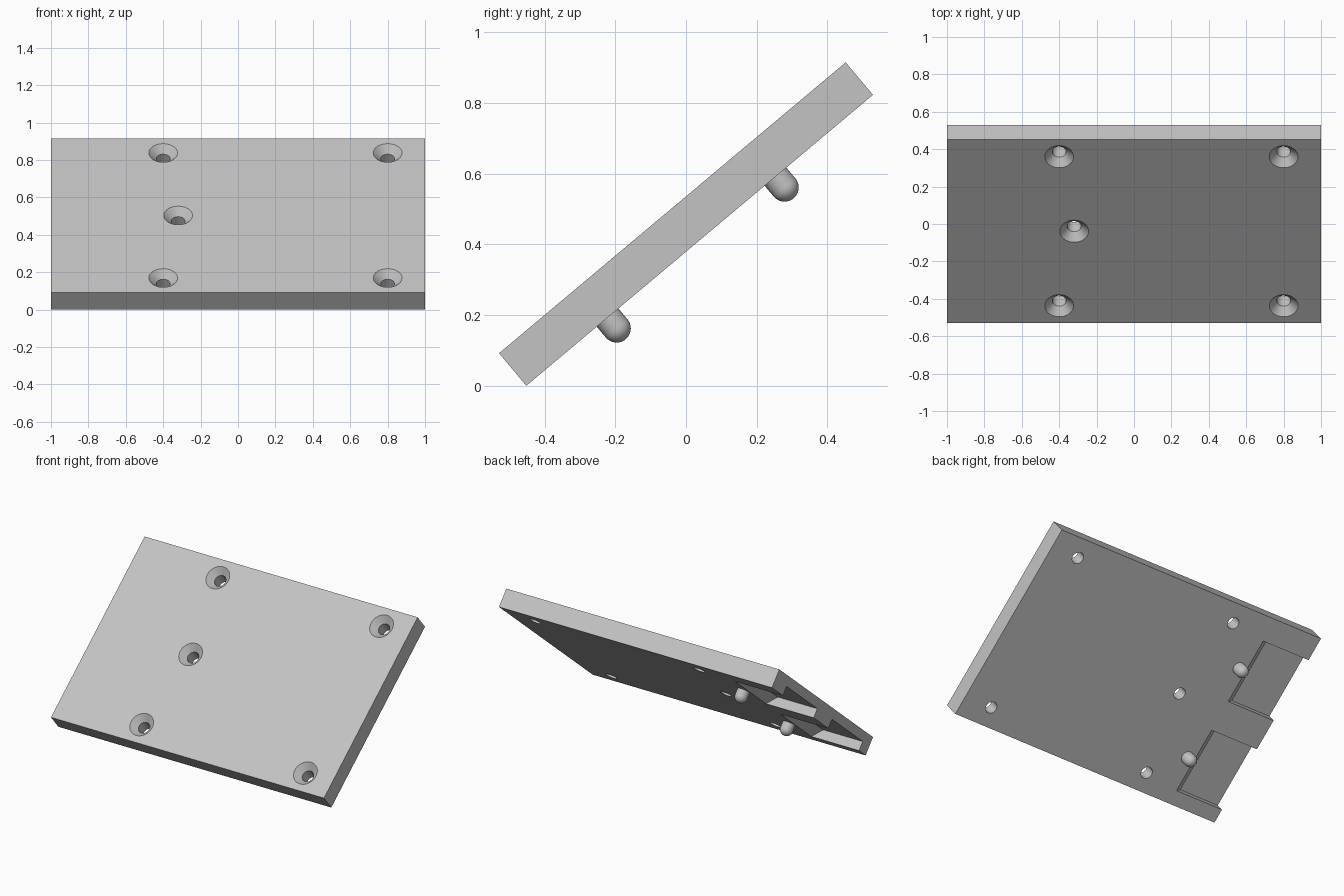
import bpy, bmesh, math
from mathutils import Matrix

cube = bpy.data.objects.get("Cube")
if cube:
    bpy.data.objects.remove(cube, do_unlink=True)

LENGTH, THICK, TILT = 1.28, 0.12, math.radians(40)
POCKETS = (0.28, -0.34)
HOLES = [(x, y) for x in (-0.4, 0.8) for y in (-0.52, 0.52)] + [(-0.32, 0)]

grey = bpy.data.materials.new("light grey")
grey.use_nodes = True
grey.diffuse_color = (0.55, 0.55, 0.55, 1)
grey.node_tree.nodes["Principled BSDF"].inputs["Base Color"].default_value = grey.diffuse_color


def add(name, bm):
    """Turn a bmesh into an object with the shared material."""
    bmesh.ops.recalc_face_normals(bm, faces=bm.faces)
    mesh = bpy.data.meshes.new(name)
    bm.to_mesh(mesh)
    bm.free()
    mesh.materials.append(grey)
    obj = bpy.data.objects.new(name, mesh)
    bpy.context.collection.objects.link(obj)
    return obj


def lathe(name, profile, x, y, steps=40):
    """Spin a (radius, height) profile round a vertical axis at x, y."""
    bm = bmesh.new()
    verts = [bm.verts.new((r, 0, z)) for r, z in profile]
    edges = [bm.edges.new(pair) for pair in zip(verts, verts[1:])]
    bmesh.ops.spin(bm, geom=verts + edges, cent=(0, 0, 0), axis=(0, 0, 1),
                   angle=math.tau, steps=steps)
    bmesh.ops.remove_doubles(bm, verts=bm.verts, dist=0.0001)
    bmesh.ops.translate(bm, verts=bm.verts, vec=(x, y, 0))
    return add(name, bm)


def pocket(name, y):
    """Pocket open to the side edge, with a sloped inner end."""
    bm = bmesh.new()
    outline = [(-1.1, -0.1), (-0.61, -0.1), (-0.71, 0), (-1.1, 0)]
    face = bm.faces.new([bm.verts.new((x, y - 0.21, z)) for x, z in outline])
    out = bmesh.ops.extrude_face_region(bm, geom=[face])["geom"]
    bmesh.ops.translate(bm, vec=(0, 0.42, 0),
                        verts=[v for v in out if isinstance(v, bmesh.types.BMVert)])
    return add(name, bm)


# Flat plate, with its screw holes and pockets cut out
bm = bmesh.new()
bmesh.ops.create_cube(bm, size=1, matrix=Matrix.Diagonal((2, LENGTH, THICK, 1)))
plate = add("plate", bm)

top = THICK / 2
screw = [(0, -0.1), (0.037, -0.1), (0.037, top - 0.04), (0.077, top), (0.077, 0.1), (0, 0.1)]
cutters = [lathe("screw_hole_cutter", screw, x, y) for x, y in HOLES]
cutters += [pocket("pocket_cutter", y) for y in POCKETS]

bpy.context.view_layer.objects.active = plate
for cutter in cutters:
    mod = plate.modifiers.new("cut", "BOOLEAN")
    mod.operation, mod.solver, mod.object = "DIFFERENCE", "EXACT", cutter
    bpy.ops.object.modifier_apply(modifier=mod.name)
    bpy.data.objects.remove(cutter, do_unlink=True)

# Round-ended pins under the plate
R = 0.04
dome = [(R * math.cos(a), -0.1 - R * math.sin(a))
        for a in (math.radians(d) for d in range(0, 91, 10))]
pins = [lathe("pin", [(0, -0.03), (R, -0.03)] + dome, -0.6, y) for y in POCKETS]

# Tilt everything and stand it on the ground
height = (LENGTH * math.sin(TILT) + THICK * math.cos(TILT)) / 2
stand = Matrix.Translation((0, 0, height)) @ Matrix.Rotation(TILT, 4, "X")
bpy.ops.object.select_all(action="DESELECT")
for obj in [plate] + pins:
    obj.data.transform(stand)
    obj.select_set(True)
bpy.ops.object.shade_smooth_by_angle(angle=math.radians(30))
